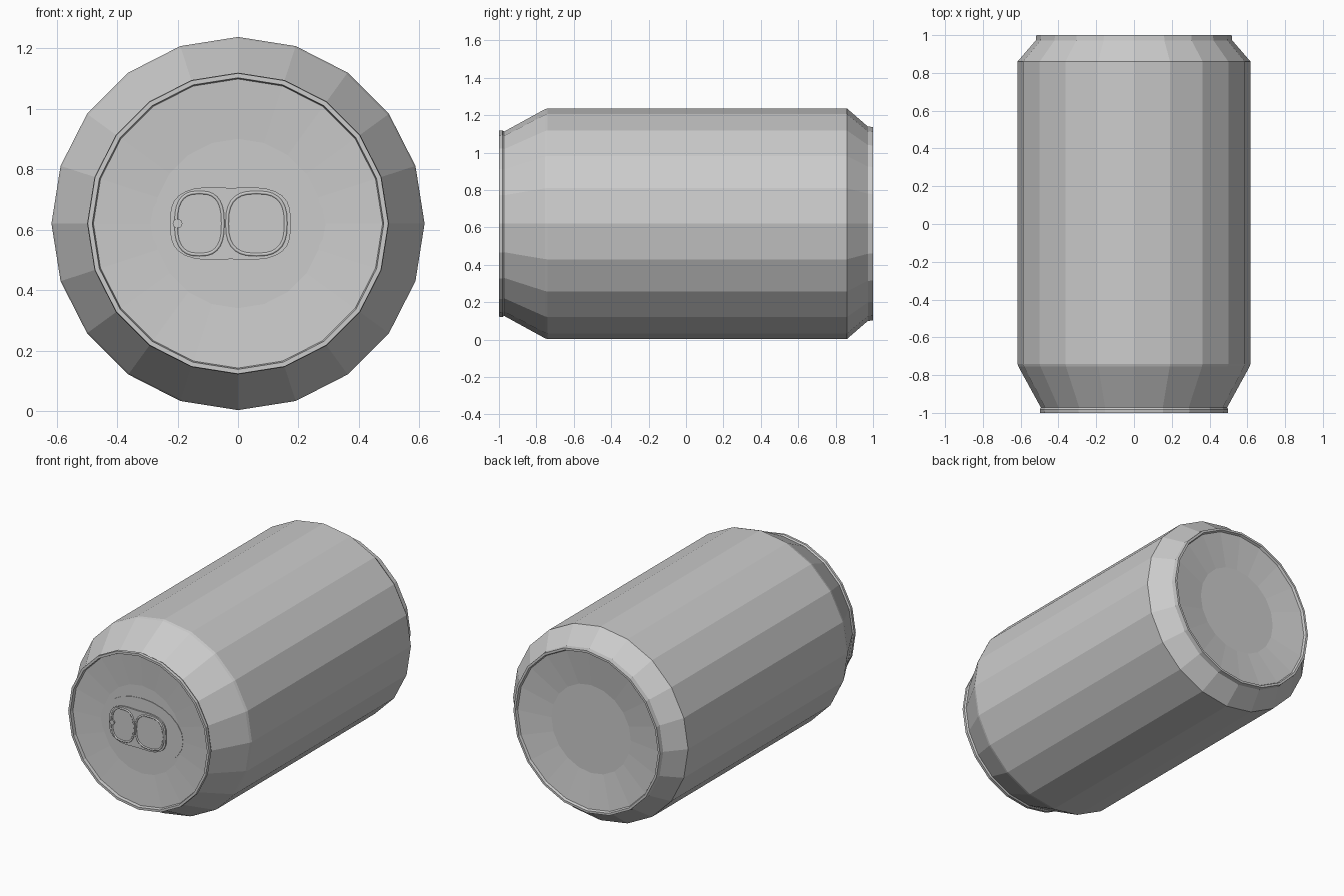
import bpy, bmesh, math
from mathutils import Vector

if "Cube" in bpy.data.objects:
    bpy.data.objects.remove(bpy.data.objects["Cube"])

CZ = 0.62      # height of the can axis
SIDES = 20


def finish(bm, name):
    bmesh.ops.recalc_face_normals(bm, faces=bm.faces)
    me = bpy.data.meshes.new(name)
    bm.to_mesh(me)
    bm.free()
    ob = bpy.data.objects.new(name, me)
    bpy.context.collection.objects.link(ob)
    return ob


def lathe(name, profile):
    """Spin (radius, y) points round the can axis and cap both ends."""
    bm = bmesh.new()
    rings = []
    for r, y in profile:
        rings.append([bm.verts.new((r * math.sin(a), y, CZ + r * math.cos(a)))
                      for a in (2 * math.pi * i / SIDES for i in range(SIDES))])
    for a, b in zip(rings, rings[1:]):
        for i in range(SIDES):
            j = (i + 1) % SIDES
            bm.faces.new((a[i], a[j], b[j], b[i]))
    bm.faces.new(rings[0])
    bm.faces.new(rings[-1])
    return finish(bm, name)


def plate(name, outline, y0, y1):
    """Extrude an (x, z) outline from y0 to y1."""
    bm = bmesh.new()
    face = bm.faces.new([bm.verts.new((x, y0, CZ + z)) for x, z in outline])
    new = bmesh.ops.extrude_face_region(bm, geom=[face])["geom"]
    bmesh.ops.translate(bm, verts=[v for v in new if isinstance(v, bmesh.types.BMVert)],
                        vec=(0, y1 - y0, 0))
    return finish(bm, name)


def tube(name, points, radius, closed):
    """Thin wire following (x, y, z) points."""
    cu = bpy.data.curves.new(name, "CURVE")
    cu.dimensions = "3D"
    cu.bevel_depth = radius
    cu.bevel_resolution = 1
    sp = cu.splines.new("POLY")
    sp.points.add(len(points) - 1)
    for p, co in zip(sp.points, points):
        p.co = (*co, 1)
    sp.use_cyclic_u = closed
    ob = bpy.data.objects.new(name, cu)
    bpy.context.collection.objects.link(ob)
    return ob


def rounded(x0, x1, h, power, n=28):
    """Superellipse outline between x0 and x1 with half height h."""
    cx, rx = (x0 + x1) / 2, (x1 - x0) / 2
    pts = []
    for i in range(n):
        a = 2 * math.pi * i / n
        c, s = math.cos(a), math.sin(a)
        pts.append((cx + rx * math.copysign(abs(c) ** (2 / power), c),
                    h * math.copysign(abs(s) ** (2 / power), s)))
    return pts


# Can body: shallow lid, front rim, shoulders, wall, rear rim, dished base
lathe("can_body", [
    (0.28, -0.965), (0.478, -0.98), (0.482, -1.0), (0.497, -1.0), (0.499, -0.982),
    (0.493, -0.972), (0.612, -0.755), (0.617, -0.74), (0.617, 0.86),
    (0.52, 0.972), (0.517, 1.0), (0.503, 1.0), (0.497, 0.985), (0.28, 0.955)])

# Faint raised panel pressed into the lid
plate("lid_panel", [(0.29 * math.cos(a), 0.2 * math.sin(a))
                    for a in (math.pi * i / 12 for i in range(24))], -0.96, -0.968)

# Pull tab: thin plate, two raised ring edges, rivet
tab_outline = [(x, z * (1 - 0.05 * math.exp(-((x + 0.02) / 0.07) ** 2)))
               for x, z in rounded(-0.225, 0.175, 0.124, 3.2)]
plate("pull_tab", tab_outline, -0.96, -0.976)
for name, x0, x1, h in (("tab_rivet_ring", -0.205, -0.05, 0.103),
                        ("tab_finger_ring", -0.036, 0.158, 0.103)):
    tube(name, [(x, -0.976, CZ + z) for x, z in rounded(x0, x1, h, 2.7)], 0.006, True)
plate("tab_rivet", [(-0.2 + 0.016 * math.cos(a), 0.016 * math.sin(a))
                    for a in (math.pi * i / 5 for i in range(10))], -0.97, -0.985)
